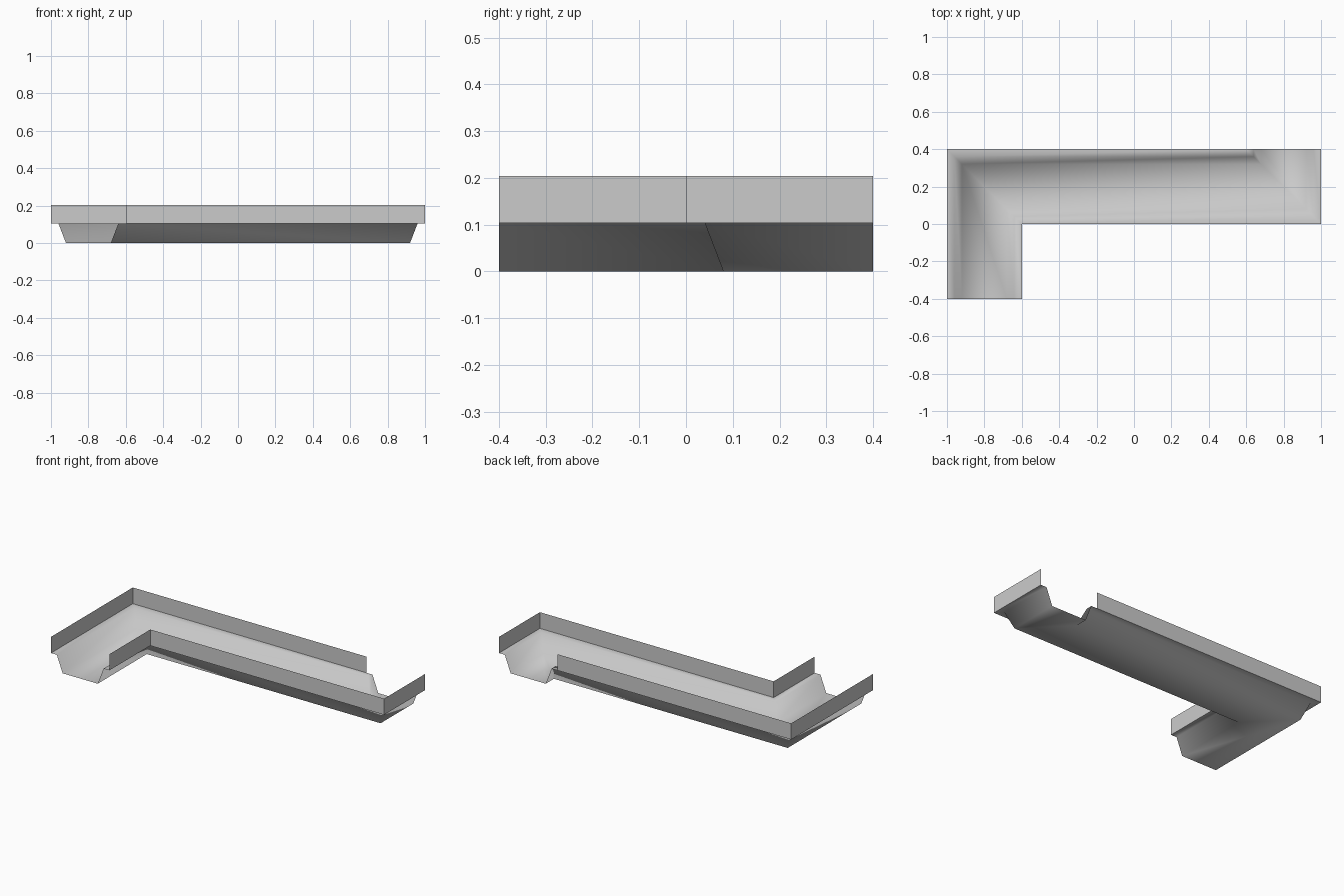
import bpy, bmesh
from mathutils import Vector

if "Cube" in bpy.data.objects:
    bpy.data.objects.remove(bpy.data.objects["Cube"])

LEDGE, TOP = 0.104, 0.204
PATH = [Vector(p) for p in [(-0.8, -0.4), (-0.8, 0.2), (0.8, 0.2), (0.8, 0.4)]]


def left_normal(a, b):
    d = (b - a).normalized()
    return Vector((-d.y, d.x))


def sweep(name, profile, smooth):
    """Sweep an open (offset, height) profile along the path with mitred corners."""
    norms = [left_normal(a, b) for a, b in zip(PATH, PATH[1:])]
    bm = bmesh.new()
    rows = []
    for i, p in enumerate(PATH):
        n0, n1 = norms[max(i - 1, 0)], norms[min(i, len(norms) - 1)]
        mitre = (n0 + n1) / (1 + n0.dot(n1))
        rows.append([bm.verts.new((*(p + mitre * o), z)) for o, z in profile])
    for r, s in zip(rows, rows[1:]):
        for j in range(len(profile) - 1):
            # skip the zero-length strip at the inner corner of the far opening
            if (r[j].co - s[j].co).length < 1e-5 and (r[j + 1].co - s[j + 1].co).length < 1e-5:
                continue
            bm.faces.new((r[j], r[j + 1], s[j + 1], s[j]))
    bmesh.ops.remove_doubles(bm, verts=bm.verts, dist=1e-5)
    for f in bm.faces:
        f.smooth = smooth
        if f.normal.z < 0:
            f.normal_flip()
    bm.normal_update()
    if smooth:
        bmesh.ops.recalc_face_normals(bm, faces=bm.faces)
        if sum(f.normal.z for f in bm.faces) < 0:
            bmesh.ops.reverse_faces(bm, faces=bm.faces)
    me = bpy.data.meshes.new(name)
    bm.to_mesh(me)
    bm.free()
    ob = bpy.data.objects.new(name, me)
    bpy.context.collection.objects.link(ob)
    return ob


# Sunken channel: ledge, sloping bank, flat bed, bank, ledge
sweep("channel_bed", [(-0.2, LEDGE), (-0.16, LEDGE), (-0.12, 0),
                      (0.12, 0), (0.16, LEDGE), (0.2, LEDGE)], True)

# Upright side walls
sweep("left_wall", [(0.2, LEDGE), (0.2, TOP)], False)
sweep("right_wall", [(-0.2, LEDGE), (-0.2, TOP)], False)
